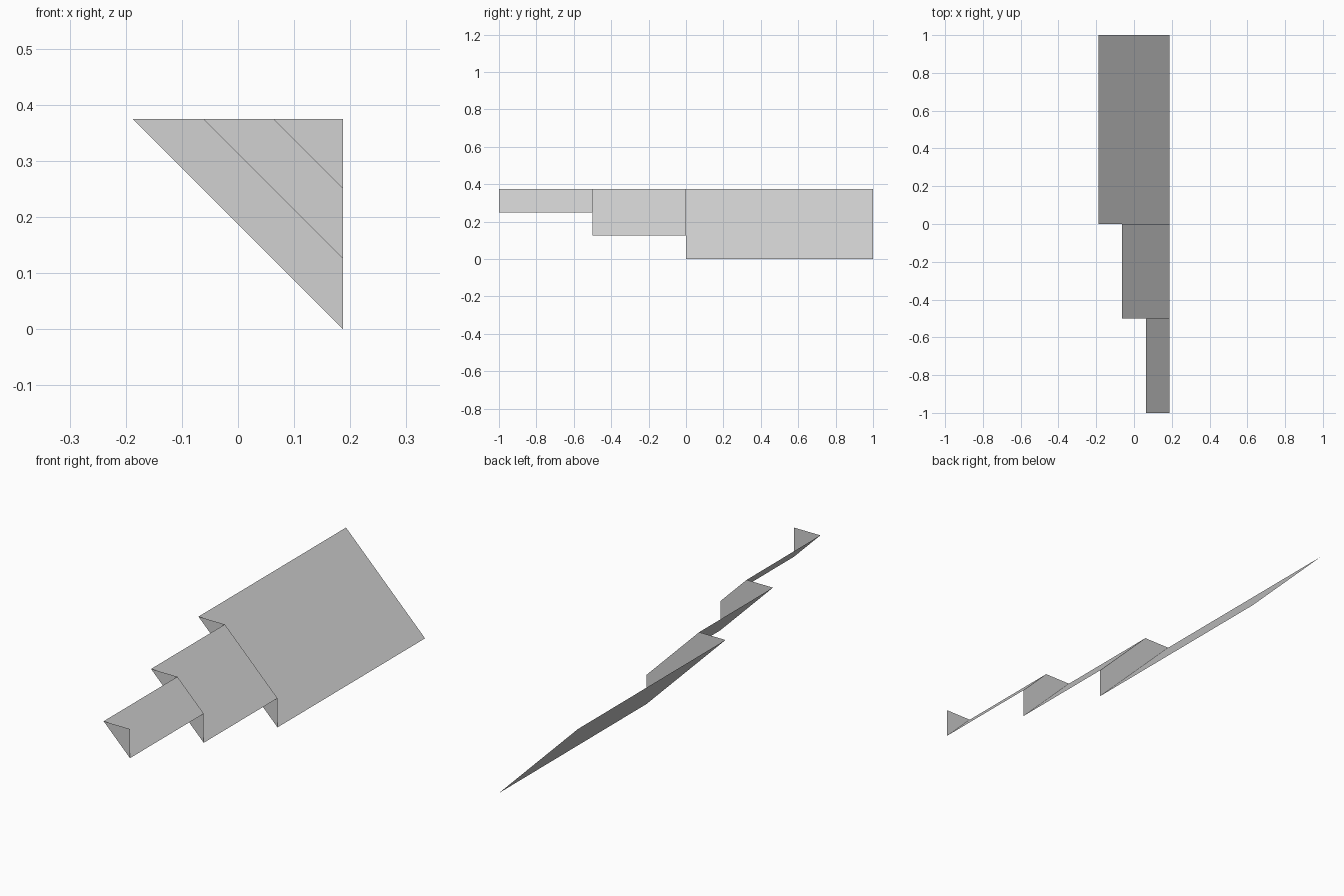
import bpy

cube = bpy.data.objects.get("Cube")
if cube:
    bpy.data.objects.remove(cube, do_unlink=True)

grey = bpy.data.materials.new("light_grey")
grey.use_nodes = True
colour = (0.64, 0.64, 0.64, 1)
grey.diffuse_color = colour
grey.node_tree.nodes["Principled BSDF"].inputs["Base Color"].default_value = colour

HALF = 0.1875       # half width of the whole model
TOP = 2 * HALF      # height of the upper edge


def corners(size, y):
    """Upper and lower end of the 45 degree slope of one step."""
    return (HALF - size, y, TOP), (HALF, y, TOP - size)


def add_face(name, points):
    mesh = bpy.data.meshes.new(name)
    mesh.from_pydata(points, [], [range(len(points))])
    mesh.materials.append(grey)
    obj = bpy.data.objects.new(name, mesh)
    bpy.context.collection.objects.link(obj)


# Each step: name, size of its slope, front y, back y
steps = [("small", 0.125, -1, -0.5),
         ("middle", 0.25, -0.5, 0),
         ("large", 0.375, 0, 1)]

inner = [(HALF, -1, TOP)]   # the foremost end is a full triangle
for name, size, front, back in steps:
    high, low = corners(size, front)
    high_back, low_back = corners(size, back)
    # sloping sheet, open above and behind
    add_face(name + "_slope", [high, low, low_back, high_back])
    # upright front wall, reaching in to the step before it
    add_face(name + "_front_wall", [high, low, *inner])
    inner = [low_back, high_back]
